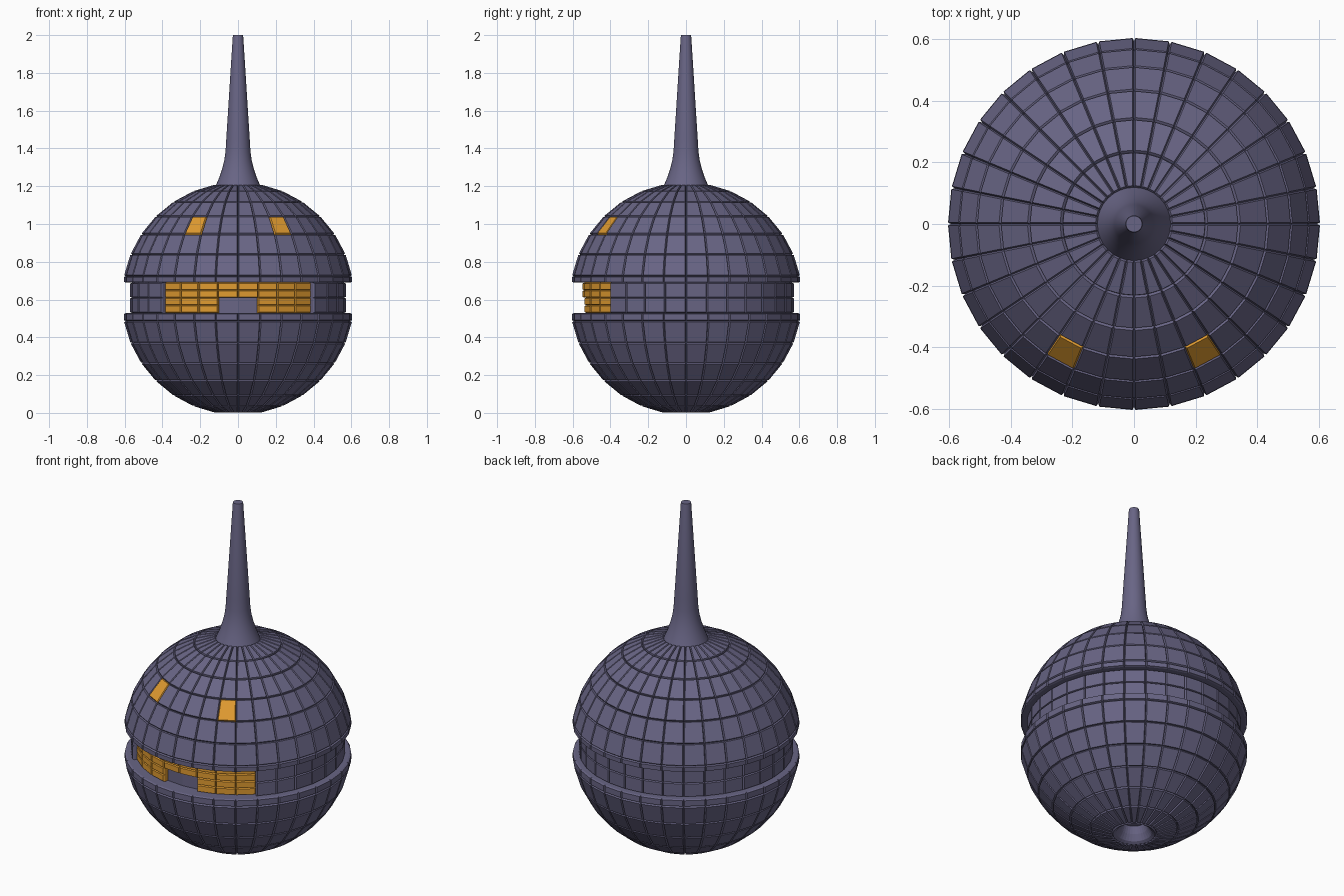
import bpy, bmesh, math

if "Cube" in bpy.data.objects:
    bpy.data.objects.remove(bpy.data.objects["Cube"])

SEGS = 32
STEP = 2 * math.pi / SEGS
R, CZ = 0.606, 0.605          # groove-floor radius and sphere centre
GAP, LIFT = 0.004, 0.010      # tile seam half width and tile height
LOW, MID, HIGH = 0.528, 0.61, 0.69


def material(name, color):
    m = bpy.data.materials.new(name)
    m.diffuse_color = color
    m.use_nodes = True
    m.node_tree.nodes["Principled BSDF"].inputs["Base Color"].default_value = m.diffuse_color
    return m


SLATE = material("slate_purple", (0.14, 0.13, 0.235, 1))
AMBER = material("amber", (0.75, 0.33, 0.03, 1))


def revolve(name, profile, mat, segs=range(SEGS), tiled=(), skip=(), caps=False, smooth=False):
    """Sweep (r, z) points over the given segments; raise tiles on the rows in 'tiled'.
    Segment 0 starts at the front (-y) and runs towards +x."""
    bm = bmesh.new()
    verts = {}

    def v(i, j):
        key = (i, j % SEGS)
        if key not in verts:
            r, z = profile[i]
            a = -math.pi / 2 + j * STEP
            verts[key] = bm.verts.new((r * math.cos(a), r * math.sin(a), z))
        return verts[key]

    tiles = []
    for i in range(len(profile) - 1):
        for j in segs:
            if (i, j) in skip:
                continue
            f = bm.faces.new((v(i, j), v(i, j + 1), v(i + 1, j + 1), v(i + 1, j)))
            f.smooth = smooth
            if i in tiled:
                tiles.append(f)
    rows = range(len(profile))
    if caps == "ends":
        bm.faces.new([v(i, segs[0]) for i in rows])
        bm.faces.new([v(i, segs[-1] + 1) for i in reversed(rows)])
    elif caps == "top":
        bm.faces.new([v(len(profile) - 1, j) for j in segs])
    if tiles:
        bm.normal_update()
        bmesh.ops.inset_individual(bm, faces=tiles, thickness=GAP, depth=LIFT,
                                   use_even_offset=True)
    me = bpy.data.meshes.new(name)
    bm.to_mesh(me)
    bm.free()
    me.materials.append(mat)
    ob = bpy.data.objects.new(name, me)
    bpy.context.collection.objects.link(ob)
    return ob


def ring(k):
    """Profile point on the sphere, k steps of latitude down from the top."""
    return (R * math.sin(k * STEP), CZ + R * math.cos(k * STEP))


# Lower half: tiled bowl with a ledge leading in to the core
rim = R * math.sin(7 * STEP)
lower = [ring(k) for k in range(15, 8, -1)] + [(rim, LOW), (0.51, LOW)]
revolve("lower_shell", lower, SLATE, tiled=range(7))

# Recessed cup under the base
cup = [(0.001, 0.09), (0.06, 0.085), (0.075, 0.045), (0.095, 0.012), (0.112, 0.002), ring(15)]
revolve("base_recess", cup, SLATE)

# Upper half: tiled dome with openings for the two eyes
eye_row, eye_segs = 3, (2, -3 % SEGS)
upper = [(0.51, HIGH), (rim, HIGH)] + [ring(k) for k in range(7, 0, -1)]
revolve("upper_shell", upper, SLATE, tiled=range(1, 8),
        skip=[(eye_row + 1, s) for s in eye_segs])

# Eyes
for side, s in zip(("right", "left"), eye_segs):
    revolve("eye_" + side, [ring(5), ring(4)], AMBER, segs=[s], tiled=[0])

# Core wall at the back of the trench
revolve("trench_core", [(0.515, LOW - 0.01), (0.515, HIGH + 0.01)], SLATE)


def band(name, radius, heights, mat, segs):
    """Closed strip of trench tiles standing on the core."""
    prof = [(0.51, heights[0])] + [(radius, z) for z in heights] + [(0.51, heights[-1])]
    revolve(name, prof, mat, segs, tiled=range(1, len(heights)), caps="ends")


# Trench wall around sides and back, mouth across the front with a gap in its lower row
lo, hi = LOW + 0.001, HIGH - 0.001
band("trench_wall", 0.561, [lo, MID, hi], SLATE, range(4, 28))
band("mouth_upper", 0.538, [MID, 0.65, hi], AMBER, range(-4, 4))
band("mouth_lower_left", 0.538, [lo, 0.57, MID], AMBER, range(-4, -1))
band("mouth_lower_right", 0.538, [lo, 0.57, MID], AMBER, range(1, 4))

# Spire with a flared foot
spire = [(0.119, 1.2), (0.113, 1.214), (0.098, 1.25), (0.083, 1.295), (0.072, 1.34),
         (0.066, 1.385), (0.062, 1.45), (0.028, 1.99), (0.026, 2.0)]
ob = revolve("spire", spire, SLATE, caps="top", smooth=True)
bpy.context.view_layer.objects.active = ob
ob.select_set(True)
bpy.ops.object.shade_smooth_by_angle(angle=math.radians(35))
